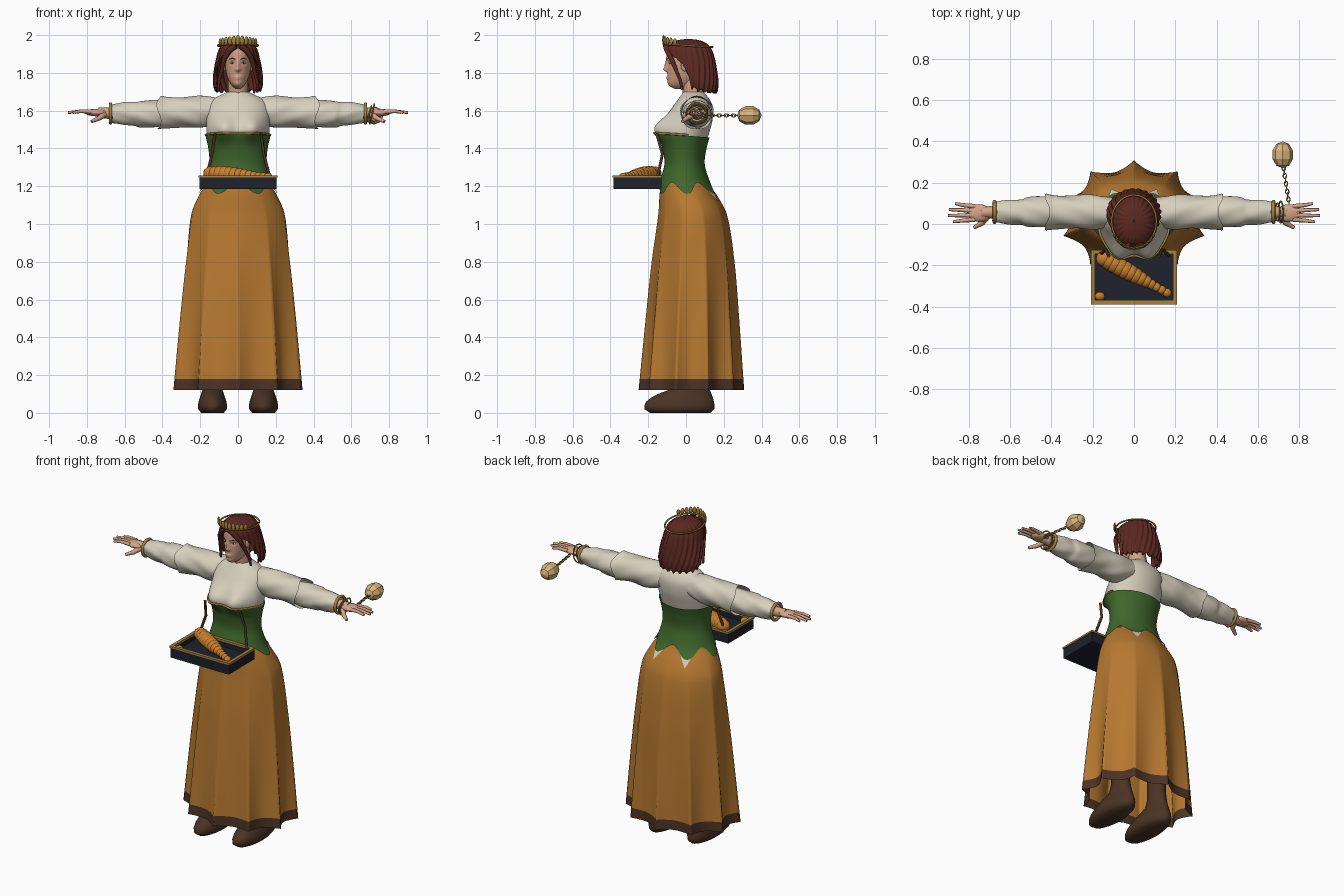
import bpy, bmesh, math
from math import sin, cos, pi, exp, tau
from mathutils import Vector

if bpy.data.objects.get("Cube"):
    bpy.data.objects.remove(bpy.data.objects["Cube"])


def material(name, *rgb):
    m = bpy.data.materials.new(name)
    m.use_nodes = True
    m.diffuse_color = (*rgb, 1)
    m.node_tree.nodes["Principled BSDF"].inputs["Base Color"].default_value = (*rgb, 1)
    return m


cream = material("cream linen", .68, .63, .51)
green = material("corset green", .05, .135, .025)
ochre = material("skirt ochre", .47, .19, .03)
brown = material("leather brown", .07, .033, .018)
skin = material("skin", .66, .37, .25)
auburn = material("auburn hair", .105, .022, .015)
gold = material("gold", .38, .23, .05)
navy = material("tray navy", .013, .015, .027)
bread = material("baked orange", .58, .21, .025)
tan = material("pale wood", .7, .47, .2)


def finish(name, bm, mats, smooth=True, rule=None):
    bmesh.ops.recalc_face_normals(bm, faces=bm.faces)
    for f in bm.faces:
        f.smooth = smooth
        if rule:
            f.material_index = rule(f.calc_center_median())
    me = bpy.data.meshes.new(name)
    bm.to_mesh(me)
    bm.free()
    for m in mats:
        me.materials.append(m)
    ob = bpy.data.objects.new(name, me)
    bpy.context.collection.objects.link(ob)
    return ob


def grid(name, nu, nv, fn, mats, closed=True, cap=False, rule=None):
    """Surface fn(u, v), wrapped around u when closed."""
    bm = bmesh.new()
    cols = nu if closed else nu + 1
    rows = [[bm.verts.new(fn(i / nu, j / nv)) for i in range(cols)] for j in range(nv + 1)]
    for a, b in zip(rows, rows[1:]):
        for i in range(nu):
            k = (i + 1) % cols
            bm.faces.new((a[i], a[k], b[k], b[i]))
    if cap:
        bm.faces.new(rows[0])
        bm.faces.new(rows[-1])
    return finish(name, bm, mats, rule=rule)


def ball(name, loc, size, mat, seg=16, rings=10, smooth=True):
    bm = bmesh.new()
    bmesh.ops.create_uvsphere(bm, u_segments=seg, v_segments=rings, radius=1)
    bmesh.ops.scale(bm, vec=size, verts=bm.verts)
    ob = finish(name, bm, [mat], smooth)
    ob.location = loc
    return ob


def box(name, lo, hi, mat):
    bm = bmesh.new()
    bmesh.ops.create_cube(bm, size=1)
    lo, hi = Vector(lo), Vector(hi)
    bmesh.ops.scale(bm, vec=hi - lo, verts=bm.verts)
    bmesh.ops.translate(bm, vec=(lo + hi) / 2, verts=bm.verts)
    return finish(name, bm, [mat], False)


def tube(name, pts, r0, r1, mat, closed=False):
    cu = bpy.data.curves.new(name, "CURVE")
    cu.dimensions = "3D"
    cu.bevel_depth, cu.bevel_resolution, cu.use_fill_caps = 1, 2, True
    sp = cu.splines.new("POLY")
    sp.points.add(len(pts) - 1)
    for i, (p, q) in enumerate(zip(sp.points, pts)):
        p.co = (*q, 1)
        p.radius = r0 + (r1 - r0) * i / (len(pts) - 1)
    sp.use_cyclic_u, sp.use_smooth = closed, True
    cu.materials.append(mat)
    ob = bpy.data.objects.new(name, cu)
    bpy.context.collection.objects.link(ob)
    bpy.ops.object.select_all(action="DESELECT")
    ob.select_set(True)
    bpy.context.view_layer.objects.active = ob
    bpy.ops.object.convert(target="MESH")


def sample(table, z):
    """Smooth interpolation of rows (key, values...)."""
    n = len(table)
    z = min(max(z, table[0][0]), table[-1][0])
    i = next(k for k in range(n - 1) if z <= table[k + 1][0])
    a, b = table[i], table[i + 1]
    h = b[0] - a[0]
    t = (z - a[0]) / h

    def slope(k, c):
        p, q = table[max(k - 1, 0)], table[min(k + 1, n - 1)]
        return (q[c] - p[c]) / (q[0] - p[0]) * h
    return [(1 + 2 * t) * (1 - t) ** 2 * a[c] + t * (1 - t) ** 2 * slope(i, c)
            + t * t * (3 - 2 * t) * b[c] - t * t * (1 - t) * slope(i + 1, c) for c in range(1, len(a))]


def outline(table, z, th, bumps=(), grow=0, scale=1, dx=0):
    """Point on an elliptical section; angle 0 faces the front."""
    hx, yf, yb = sample(table, z)
    x = (hx * scale + grow) * sin(th)
    y = (yf + yb) / 2 - ((yb - yf) / 2 * scale + grow) * cos(th)
    if cos(th) > 0:
        for bx, bz, sx, sz, d in bumps:
            y -= d * exp(-((x - bx) / sx) ** 2 - ((z - bz) / sz) ** 2)
    return Vector((x + dx, y, z))


# Body profile: height, half width, front y, back y
BODY = [(.12, .33, -.228, .285), (.5, .305, -.2, .268), (.8, .28, -.175, .25), (1.05, .25, -.145, .215),
        (1.15, .208, -.14, .165), (1.2, .178, -.135, .13), (1.25, .158, -.122, .108), (1.32, .143, -.105, .09),
        (1.4, .148, -.115, .1), (1.48, .165, -.13, .122), (1.55, .168, -.11, .14), (1.62, .165, -.07, .142),
        (1.66, .135, -.042, .125), (1.69, .075, -.02, .1), (1.7, .056, -.012, .09)]
BUST = [(s * .08, 1.51, .062, .062, .055) for s in (-1, 1)]


def body(z, th, grow=0, scale=1):
    return outline(BODY, z, th, BUST, grow, scale)


# Skirt with sharp folds and a dark hem
def skirt(u, v):
    z, th = .12 + 1.1 * v, u * tau
    fold = .09 * (1 - 2 * abs(sin(5 * th)) ** .8) * max(0, 1 - v * 1.05)
    return body(z, th, 0, 1 + fold)


grid("skirt", 160, 55, skirt, [ochre, brown], rule=lambda c: int(c.z < .18))


# Blouse and corset
def corset_top(th):
    return 1.478 - .01 * (1 - cos(th))


def corset(u, v):
    th = u * tau
    low = 1.19 + .03 * cos(6 * th)
    return body(low + (corset_top(th) - low) * v, th, .009)


grid("blouse", 96, 30, lambda u, v: body(1.42 + .28 * v, u * tau), [cream])
grid("corset", 96, 30, corset, [green])
tube("corset_trim", [body(corset_top(t) + .004, t, .007) for t in (i * .085 - 1.7 for i in range(41))],
     .006, .006, gold)

# Head and neck
HEAD = [(1.715, .012, -.06, .02), (1.735, .034, -.092, .05), (1.77, .054, -.097, .08), (1.82, .066, -.099, .1),
        (1.88, .072, -.104, .11), (1.93, .068, -.098, .105), (1.96, .045, -.065, .08), (1.97, .01, -.02, .03)]
FACE = [(0, 1.838, .01, .024, .012), (0, 1.817, .013, .011, .016), (0, 1.778, .02, .006, .006),
        (0, 1.768, .016, .005, .005), (-.03, 1.854, .016, .011, -.007), (.03, 1.854, .016, .011, -.007)]
grid("head", 96, 64, lambda u, v: outline(HEAD, 1.715 + .255 * v, u * tau, FACE), [skin], cap=True)
tube("neck", [(0, .045, 1.66), (0, .032, 1.72), (0, .02, 1.8)], .056, .05, skin)

# Hair: a ridged bob, open at the face
HAIR = [(1.685, .115, -.03, .162), (1.75, .13, -.065, .17), (1.82, .124, -.09, .16), (1.88, .112, -.108, .148),
        (1.93, .097, -.112, .13), (1.96, .07, -.08, .1), (1.975, .035, -.035, .06), (1.98, .003, .01, .016)]
PARTING = [(1.68, 1.25), (1.8, 1.3), (1.86, 1.1), (1.9, .7), (1.935, .2), (1.95, .02), (1.98, .0)]


def hair(u, v):
    low = 1.69 + .018 * abs(sin(u * 34)) + .02 * abs(2 * u - 1) ** 4
    z = low + (1.98 - low) * (1 - (1 - v) ** 1.5)
    a = max(0, sample(PARTING, z)[0])
    th = a + u * (tau - 2 * a)
    return outline(HAIR, z, th, scale=1 + .03 * sin(24 * th + 6 * sin(z * 9)))


grid("hair", 170, 40, hair, [auburn], closed=False).modifiers.new("thickness", "SOLIDIFY").thickness = .012

# Circlet with a fan of leaves over the brow
ring = lambda t, r=0: Vector(((.108 + r) * sin(t), .012 - (.128 + r) * cos(t), 1.945 + .008 * cos(t)))
tube("circlet", [ring(i * tau / 40) for i in range(40)], .005, .005, gold, True)
for i in range(-5, 6):
    t = i * .2
    h = .027 - .0018 * abs(i)
    leaf = ball("circlet_leaf", ring(t, .004) + Vector((0, 0, .02 - .001 * abs(i))), (.012, .006, h), gold, 10, 8)
    leaf.rotation_euler = (0, 0, t)

# Sleeves: length, depth radius, height radius, centre height
UPPER = [(.1, .07, .07, 1.6), (.2, .084, .084, 1.593), (.3, .079, .08, 1.592), (.38, .082, .083, 1.588),
         (.42, .088, .088, 1.588)]
LOWER = [(.37, .066, .066, 1.585), (.44, .074, .072, 1.583), (.52, .071, .069, 1.583), (.54, .062, .063, 1.584),
         (.6, .06, .06, 1.585), (.675, .047, .048, 1.585)]


def sleeve(table, s):
    def fn(u, v):
        x = table[0][0] + (table[-1][0] - table[0][0]) * v
        ry, rz, cz = sample(table, x)
        t = u * tau
        k = 1 + .03 * sin(5 * t + 30 * x)
        return Vector((s * (x + .012 * v * sin(3 * t)), .058 + ry * k * cos(t), cz + rz * k * sin(t)))
    return fn


BOOT = [(0, .06, -.19, .13), (.02, .076, -.22, .15), (.06, .074, -.21, .148), (.1, .06, -.15, .135),
        (.14, .05, -.05, .12), (.25, .048, -.02, .1), (.45, .058, -.03, .1), (.7, .07, -.05, .1)]

for s in (-1, 1):
    side = "left" if s > 0 else "right"
    P = lambda x, y, z: (s * x, y, z)
    # Face details and front locks
    ball(side + "_eye", P(.029, -.0835, 1.853), (.013, .006, .006), cream)
    ball(side + "_iris", P(.029, -.0875, 1.853), (.0055, .003, .0055), brown)
    tube(side + "_brow", [P(.012, -.1, 1.871), P(.03, -.093, 1.878), P(.046, -.08, 1.872)], .004, .002, auburn)
    ball(side + "_ear", P(.074, -.008, 1.84), (.011, .02, .032), skin)
    tube(side + "_lock", [P(.012, -.105, 1.945), P(.045, -.1, 1.92), P(.071, -.08, 1.88), P(.085, -.055, 1.82),
                          P(.1, -.03, 1.76), P(.105, -.02, 1.71)], .018, .007, auburn)
    # Arm
    grid(side + "_upper_sleeve", 40, 24, sleeve(UPPER, s), [cream])
    grid(side + "_lower_sleeve", 40, 24, sleeve(LOWER, s), [cream])
    hoop = [P(.675, .058 + .05 * cos(i * tau / 24), 1.585 + .05 * sin(i * tau / 24)) for i in range(24)]
    tube(side + "_bracelet", hoop, .009, .009, gold, True)
    # Hand
    tube(side + "_wrist", [P(.6, .058, 1.585), P(.68, .058, 1.587), P(.74, .055, 1.59)], .036, .026, skin)
    ball(side + "_palm", P(.75, .053, 1.59), (.06, .043, .02), skin)
    for k, reach in enumerate((.875, .9, .895, .865)):
        y = .022 + .021 * k
        tube(side + "_finger", [P(.77, y, 1.594), P(.83, y * 1.2 - .01, 1.597), P(reach, y * 1.4 - .02, 1.59)],
             .012, .007, skin)
    tube(side + "_thumb", [P(.71, .04, 1.58), P(.735, .005, 1.56), P(.775, -.018, 1.543)], .018, .009, skin)
    # Boot
    grid(side + "_boot", 32, 35, lambda u, v: outline(BOOT, .7 * v, u * tau, dx=s * .135), [brown], cap=True)
    # Tray strap
    tube(side + "_strap", [P(.122, -.155, 1.478), P(.137, -.125, 1.37), P(.168, -.15, 1.25)], .008, .008, brown)
    # Shirt tail under the back of the corset
    grid(side + "_shirt_tail", 12, 6, lambda u, v: body(1.2 - .085 * v * (1 - abs(2 * u - 1)),
         pi + s * .5 + (2 * u - 1) * .24, .005), [cream], closed=False)

# Tray with gilded rim
X, Y0, Y1, W = .205, -.385, -.13, .012
box("tray_floor", (-X, Y0, 1.185), (X, Y1, 1.215), navy)
walls = [((-X, Y0), (X, Y0 + W)), ((-X, Y1 - W), (X, Y1)), ((-X, Y0), (W - X, Y1)), ((X - W, Y0), (X, Y1))]
for a, b in walls:
    box("tray_wall", (*a, 1.2), (*b, 1.248), navy)
    box("tray_rim", (a[0] - .004, a[1] - .004, 1.247), (b[0] + .004, b[1] + .004, 1.258), gold)

# Row of rolls laid across the tray
for i in range(13):
    t = i / 12
    r = .026 + .02 * sin(pi * min(1, t + .22)) - .004 * t
    ball("roll", (-.145 + .305 * t, -.168 - .165 * t, 1.25 + .018 * (1 - t)), (r, r, r * .95), bread)
ball("small_roll", (-.165, -.35, 1.235), (.025, .022, .022), bread)

# Faceted ball on a chain at the left wrist
weight = ball("chain_ball", (.72, .335, 1.575), (.052, .052, .065), tan, 8, 5, False)
weight.rotation_euler = (pi / 2, 0, 0)
for i in range(10):
    c = Vector((.75 - .0028 * i, .1 + .019 * i, 1.575))
    flat = i % 2
    loop = [c + Vector((.008 * sin(t) * flat, .013 * cos(t), .008 * sin(t) * (1 - flat)))
            for t in (k * tau / 10 for k in range(10))]
    tube("chain_link", loop, .003, .003, gold, True)
for x, r in ((.695, .042), (.71, .052)):
    tube("wrist_chain", [(x + .012 * sin(t), .058 + r * cos(t), 1.583 + r * sin(t))
                         for t in (k * tau / 24 for k in range(24))], .004, .004, gold, True)
